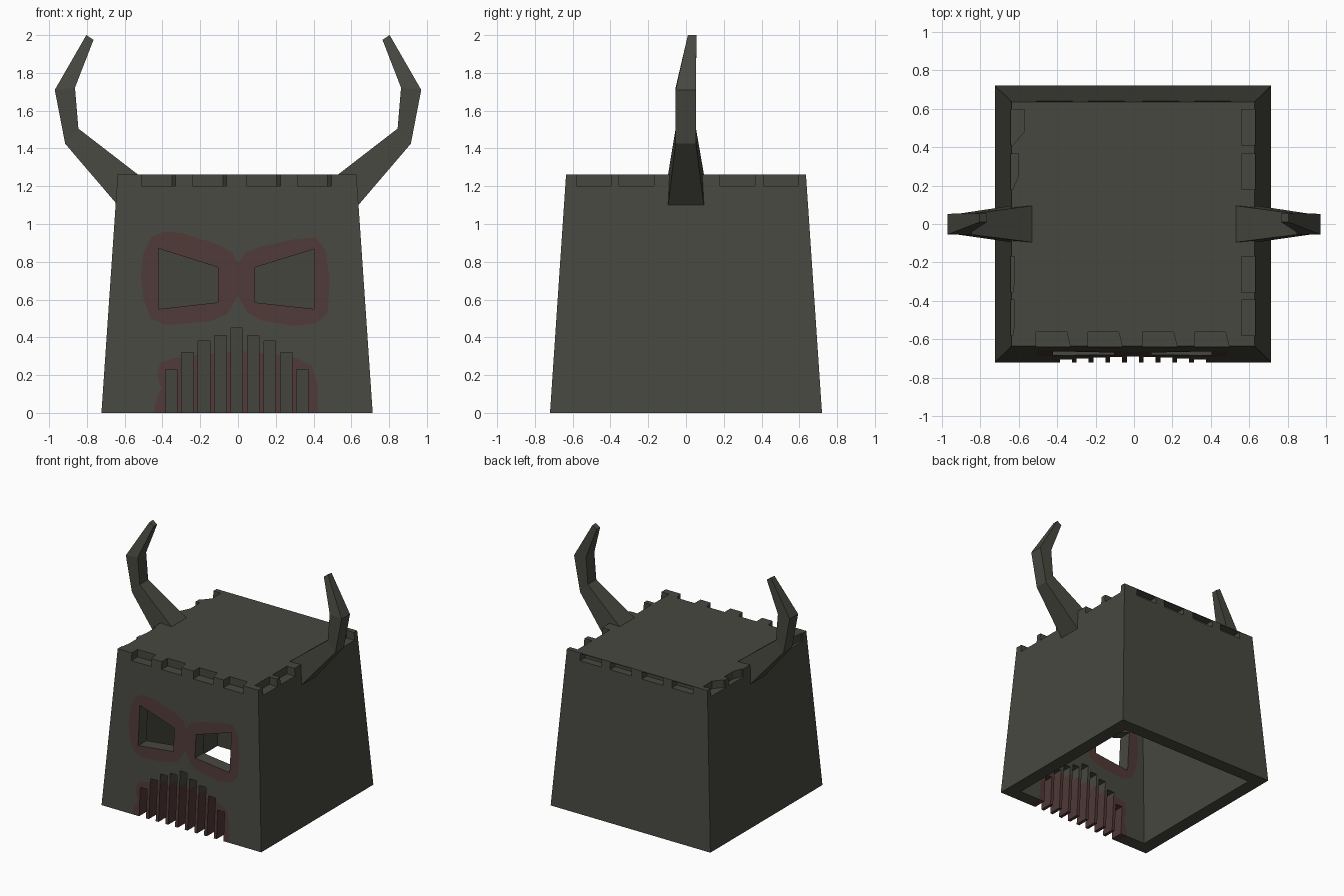
import bpy, bmesh

if "Cube" in bpy.data.objects:
    bpy.data.objects.remove(bpy.data.objects["Cube"])

CX = -0.005  # slight sideways offset of the helmet


def material(name, rgb):
    m = bpy.data.materials.new(name)
    m.diffuse_color = (*rgb, 1)
    m.use_nodes = True
    m.node_tree.nodes["Principled BSDF"].inputs["Base Color"].default_value = m.diffuse_color
    return m


GREY = material("dark iron grey", (0.064, 0.064, 0.052))
RED = material("dull rust red", (0.078, 0.041, 0.038))


def loft(name, stacks, mats=(GREY,)):
    """One object made of closed solids, each a stack of matching rings."""
    bm = bmesh.new()
    for rings in stacks:
        vs = [[bm.verts.new(p) for p in r] for r in rings]
        n = len(vs[0])
        for a, b in zip(vs, vs[1:]):
            for i in range(n):
                j = (i + 1) % n
                bm.faces.new((a[i], a[j], b[j], b[i]))
        bm.faces.new(vs[0][::-1])
        bm.faces.new(vs[-1])
    bmesh.ops.recalc_face_normals(bm, faces=bm.faces)
    me = bpy.data.meshes.new(name)
    bm.to_mesh(me)
    bm.free()
    for m in mats:
        me.materials.append(m)
    ob = bpy.data.objects.new(name, me)
    bpy.context.scene.collection.objects.link(ob)
    return ob


def boolean(ob, cutter, op):
    mod = ob.modifiers.new("cut", "BOOLEAN")
    mod.operation, mod.object, mod.solver = op, cutter, "EXACT"
    dg = bpy.context.evaluated_depsgraph_get()
    me = bpy.data.meshes.new_from_object(ob.evaluated_get(dg))
    ob.modifiers.clear()
    ob.data = me


def rect(hx, hy, z):
    return [(CX + sx * hx, sy * hy, z) for sx, sy in ((-1, -1), (1, -1), (1, 1), (-1, 1))]


def through_front(pts):
    return [[(x, y, z) for x, z in pts] for y in (-0.95, -0.35)]


def upright(pts, z0, z1):
    return [[(x, y, z) for x, y in pts] for z in (z0, z1)]


def box(x0, x1, y0, y1, z0, z1):
    return upright([(x0, y0), (x1, y0), (x1, y1), (x0, y1)], z0, z1)


# tapered shell, open at the bottom
shell = loft("helmet_shell", [[rect(0.718, 0.72, 0), rect(0.632, 0.635, 1.262)]])
cavity = loft("cavity_cutter", [[rect(0.617, 0.62, -0.1), rect(0.53, 0.535, 1.16)]])

# eye openings and mouth slots
openings = [through_front([(-0.42, 0.87), (-0.105, 0.77), (-0.105, 0.585), (-0.42, 0.55)]),
            through_front([(0.403, 0.867), (0.09, 0.77), (0.09, 0.585), (0.403, 0.55)])]
for i, top in enumerate((0.23, 0.32, 0.38, 0.41, 0.45, 0.41, 0.38, 0.32, 0.23)):
    x = -0.006 + (i - 4) * 0.087
    openings.append(through_front([(x - 0.031, -0.1), (x + 0.031, -0.1), (x + 0.031, top), (x - 0.031, top)]))

# notches around the top edge
notches = []
for x in (-0.51, -0.24, 0.045, 0.315):
    notches.append(upright([(x, -0.8), (x + 0.22, -0.8), (x + 0.16, -0.56), (x, -0.56)], 1.2, 1.4))
    notches.append(box(x, x + 0.19, 0.575, 0.8, 1.2, 1.256))
for y, inner in ((-0.58, 0.62), (-0.355, 0.62), (0.18, 0.60), (0.41, 0.57)):
    notches.append(box(0.558, 0.8, y, y + 0.185, 1.2, 1.4))
    notches.append(upright([(-0.8, y), (-0.63, y), (-inner, y + 0.07), (-inner, y + 0.185), (-0.8, y + 0.185)], 1.2, 1.4))

cutters = [cavity, loft("face_opening_cutter", openings), loft("rim_notch_cutter", notches)]
for c in cutters:
    boolean(shell, c, "DIFFERENCE")

# painted areas around the eyes and mouth, through the front wall
eye_paint = [(0, 0.79), (-0.03, 0.85), (-0.1, 0.89), (-0.29, 0.95), (-0.39, 0.96), (-0.46, 0.93), (-0.5, 0.85),
             (-0.515, 0.73), (-0.5, 0.6), (-0.46, 0.5), (-0.38, 0.465), (-0.15, 0.485), (-0.06, 0.52), (0, 0.62),
             (0.05, 0.53), (0.12, 0.49), (0.3, 0.46), (0.42, 0.475), (0.475, 0.53), (0.485, 0.7), (0.465, 0.86),
             (0.41, 0.93), (0.3, 0.92), (0.12, 0.88), (0.04, 0.85)]
mouth_paint = [(-0.45, -0.1), (-0.44, 0.05), (-0.405, 0.13), (-0.43, 0.2), (-0.41, 0.27), (-0.33, 0.29),
               (-0.18, 0.31), (0, 0.33), (0.18, 0.31), (0.31, 0.29), (0.39, 0.25), (0.42, 0.15), (0.43, -0.1)]
paint = loft("paint_area_cutter", [through_front(eye_paint), through_front(mouth_paint)])
painted = bpy.data.objects.new("painted_face", shell.data.copy())
bpy.context.scene.collection.objects.link(painted)
boolean(painted, paint, "INTERSECT")
boolean(shell, paint, "DIFFERENCE")
painted.data.materials.clear()
painted.data.materials.append(RED)
painted.data.materials.append(GREY)
for f in painted.data.polygons:  # the sides of the eye openings stay grey
    f.material_index = 1 if f.center.z > 0.46 and abs(f.normal.y) < 0.9 else 0
for c in cutters + [paint]:
    bpy.data.objects.remove(c)

# horns: inner x, z, outer x, z, back and front y of each section
sections = [(0.50, 1.235, 0.60, 1.07, -0.095, 0.095), (0.53, 1.262, 0.637, 1.10, -0.095, 0.095),
            (0.845, 1.505, 0.915, 1.425, -0.055, 0.053), (0.863, 1.722, 0.97, 1.71, -0.055, 0.053),
            (0.765, 1.975, 0.803, 2.0, 0.01, 0.055)]
for side, name in ((1, "right_horn"), (-1, "left_horn")):
    loft(name, [[[(side * a, y0, za), (side * b, y0, zb), (side * b, y1, zb), (side * a, y1, za)]
                 for a, za, b, zb, y0, y1 in sections]])
